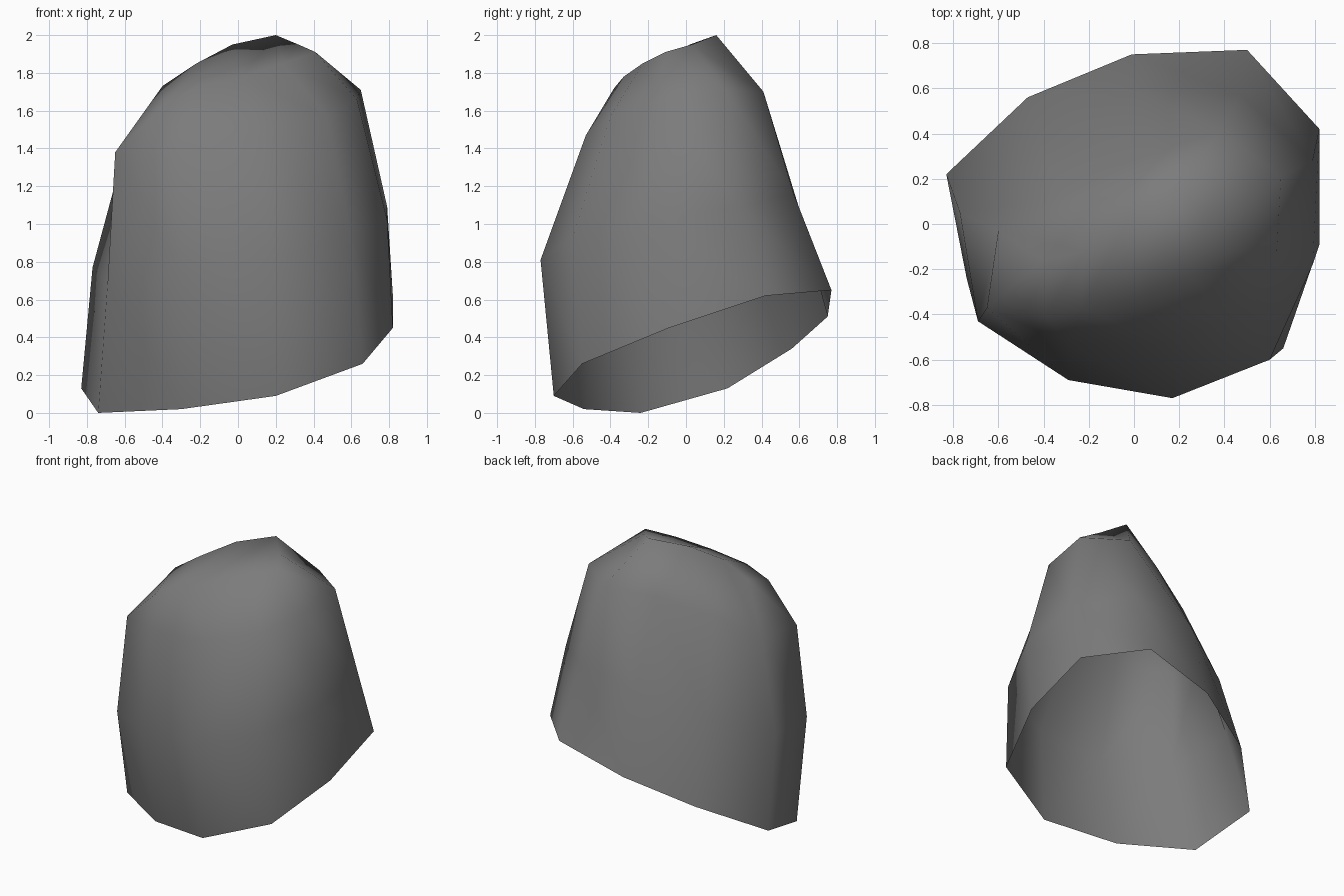
import bpy
import bmesh
from mathutils import Vector

default_cube = bpy.data.objects.get("Cube")
if default_cube:
    bpy.data.objects.remove(default_cube, do_unlink=True)


def make_material(name, value):
    """Plain matte grey material."""
    material = bpy.data.materials.new(name)
    material.use_nodes = True
    colour = (value, value, value, 1)
    material.diffuse_color = colour
    shader = material.node_tree.nodes["Principled BSDF"]
    shader.inputs["Base Color"].default_value = colour
    shader.inputs["Roughness"].default_value = 0.9
    return material


def to_points(xs, ys, zs):
    """Turn a cross-section given in hundredths into points."""
    return [Vector(point) / 100 for point in zip(xs, ys, zs)]


def build_shell(name, sections, material):
    """Loft the cross-sections and bridge the last one across its ridge."""
    bm = bmesh.new()
    rings = [[bm.verts.new(p) for p in section] for section in sections]
    count = len(rings[0])
    for lower, upper in zip(rings, rings[1:]):
        for i in range(count):
            j = (i + 1) % count
            bm.faces.new((lower[j], upper[j], upper[i], lower[i]))
    # Crown: pair the front half of the ridge with the back half
    crown = rings[-1]
    for i in range(count // 2 - 1):
        bm.faces.new((crown[i], crown[i + 1], crown[-i - 2], crown[-i - 1]))
    for face in bm.faces:
        face.smooth = True
    # Fix the diagonals so the corners stay convex
    bmesh.ops.triangulate(bm, faces=bm.faces[:], quad_method="FIXED")
    mesh = bpy.data.meshes.new(name)
    bm.to_mesh(mesh)
    bm.free()
    mesh.materials.append(material)
    shell = bpy.data.objects.new(name, mesh)
    bpy.context.collection.objects.link(shell)
    return shell


# Slanted open rim
rim = to_points((-74, -30, 20, 66, 82, 82, 50, -1, -47, -83),
                (-24, -54, -70, -55, -9, 42, 77, 75, 56, 22),
                (0, 2, 9, 26, 45, 62, 65, 51, 34, 13))
# Bulging waist
waist = to_points((-69, -29, 17, 60, 79, 79, 47, 0, -43, -77),
                  (-43, -69, -77, -60, -18, 28, 57, 60, 38, 5),
                  (69, 73, 81, 93, 102, 109, 116, 108, 93, 77))
# Shoulder where the sides turn in
shoulder = to_points((-65, -29, 12, 47, 63, 65, 38, 5, -32, -60),
                     (-37, -53, -53, -40, -14, 21, 41, 30, 13, -3),
                     (138, 142, 147, 157, 166, 171, 170, 166, 155, 140))
# Narrow diagonal ridge
ridge = to_points((-39, -23, 2, 24, 41, 32, 20, -3, -22, -40),
                  (-41, -38, -33, -23, -11, 3, 16, 2, -12, -16),
                  (163, 172, 178, 185, 191, 195, 200, 195, 185, 173))

stone_grey = make_material("stone_grey", 0.2)
build_shell("rock_shell", [rim, waist, shoulder, ridge], stone_grey)
